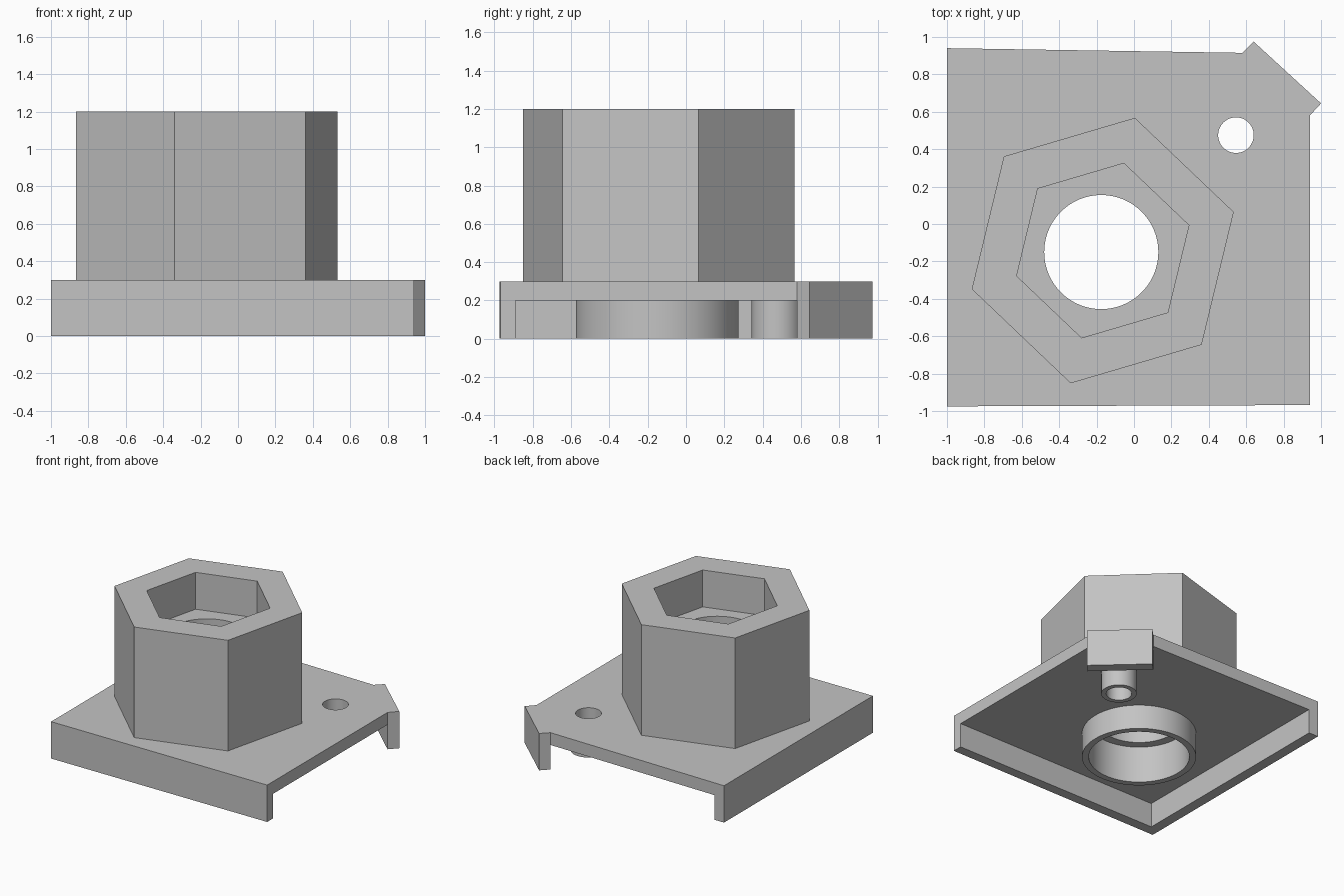
import bpy
import bmesh
from math import cos, sin, pi, radians

cube = bpy.data.objects.get("Cube")
if cube:
    bpy.data.objects.remove(cube, do_unlink=True)

grey = bpy.data.materials.new("plain grey")
grey.use_nodes = True
COLOUR = (0.55, 0.55, 0.55, 1)
grey.diffuse_color = COLOUR
grey.node_tree.nodes["Principled BSDF"].inputs["Base Color"].default_value = COLOUR


def ring(centre, radius, sides=96, turn=0.0):
    """Points of a regular polygon, counter-clockwise."""
    return [(centre[0] + radius * cos(turn + 2 * pi * i / sides),
             centre[1] + radius * sin(turn + 2 * pi * i / sides))
            for i in range(sides)]


def prism(name, outline, low, high):
    """Upright solid with the given outline."""
    bm = bmesh.new()
    face = bm.faces.new([bm.verts.new((x, y, low)) for x, y in outline])
    top = bmesh.ops.extrude_face_region(bm, geom=[face])["geom"]
    moved = [v for v in top if isinstance(v, bmesh.types.BMVert)]
    bmesh.ops.translate(bm, verts=moved, vec=(0, 0, high - low))
    bmesh.ops.recalc_face_normals(bm, faces=bm.faces)
    mesh = bpy.data.meshes.new(name)
    bm.to_mesh(mesh)
    bm.free()
    mesh.materials.append(grey)
    obj = bpy.data.objects.new(name, mesh)
    bpy.context.collection.objects.link(obj)
    return obj


def activate(obj):
    bpy.ops.object.select_all(action="DESELECT")
    obj.select_set(True)
    bpy.context.view_layer.objects.active = obj


def cut(obj, outline, low, high):
    """Remove an upright prism from the object."""
    cutter = prism("cutter", outline, low, high)
    cutter.hide_render = True
    mod = obj.modifiers.new("cut", "BOOLEAN")
    mod.operation = "DIFFERENCE"
    mod.solver = "EXACT"
    mod.object = cutter
    activate(obj)
    bpy.ops.object.modifier_apply(modifier=mod.name)
    bpy.data.objects.remove(cutter, do_unlink=True)


BORE = (-0.175, -0.15)
HEX = (-0.167, -0.142)
PIN = (0.545, 0.475)
HEX_TURN = radians(76.4)
UNDER, TOP = 0.2, 0.3

# Base plate with two lipped sides and a slanted corner tab
base = prism("base_plate", [
    (-1, -0.975), (0.94, -0.968), (0.94, 0.58), (1, 0.645),
    (0.64, 0.975), (0.58, 0.915), (-1, 0.94)], 0, TOP)
cut(base, [
    (-0.915, -0.89), (1.2, -0.89), (1.2, 0.5), (0.94, 0.58),
    (0.58, 0.915), (0.5, 1.2), (-0.915, 1.2)], -0.2, UNDER)
cut(base, ring(BORE, 0.375), -0.1, 0.5)
cut(base, ring(PIN, 0.095), -0.1, 0.5)

# Hexagonal socket with a round bore below its pocket
socket = prism("hex_socket", ring(HEX, 0.73, 6, HEX_TURN), TOP, 1.2)
cut(socket, ring(HEX, 0.48, 6, HEX_TURN), 0.9, 1.5)
cut(socket, ring(BORE, 0.305), 0.1, 1.0)

# Round collar under the plate
collar = prism("lower_collar", ring(BORE, 0.425), 0, UNDER)
cut(collar, ring(BORE, 0.375), -0.1, 0.5)

# Small hollow post near the tab
post = prism("hollow_post", ring(PIN, 0.132), 0, UNDER)
cut(post, ring(PIN, 0.095), -0.1, 0.5)

for part in (base, socket, collar, post):
    activate(part)
    bpy.ops.object.shade_smooth_by_angle(angle=radians(30))
